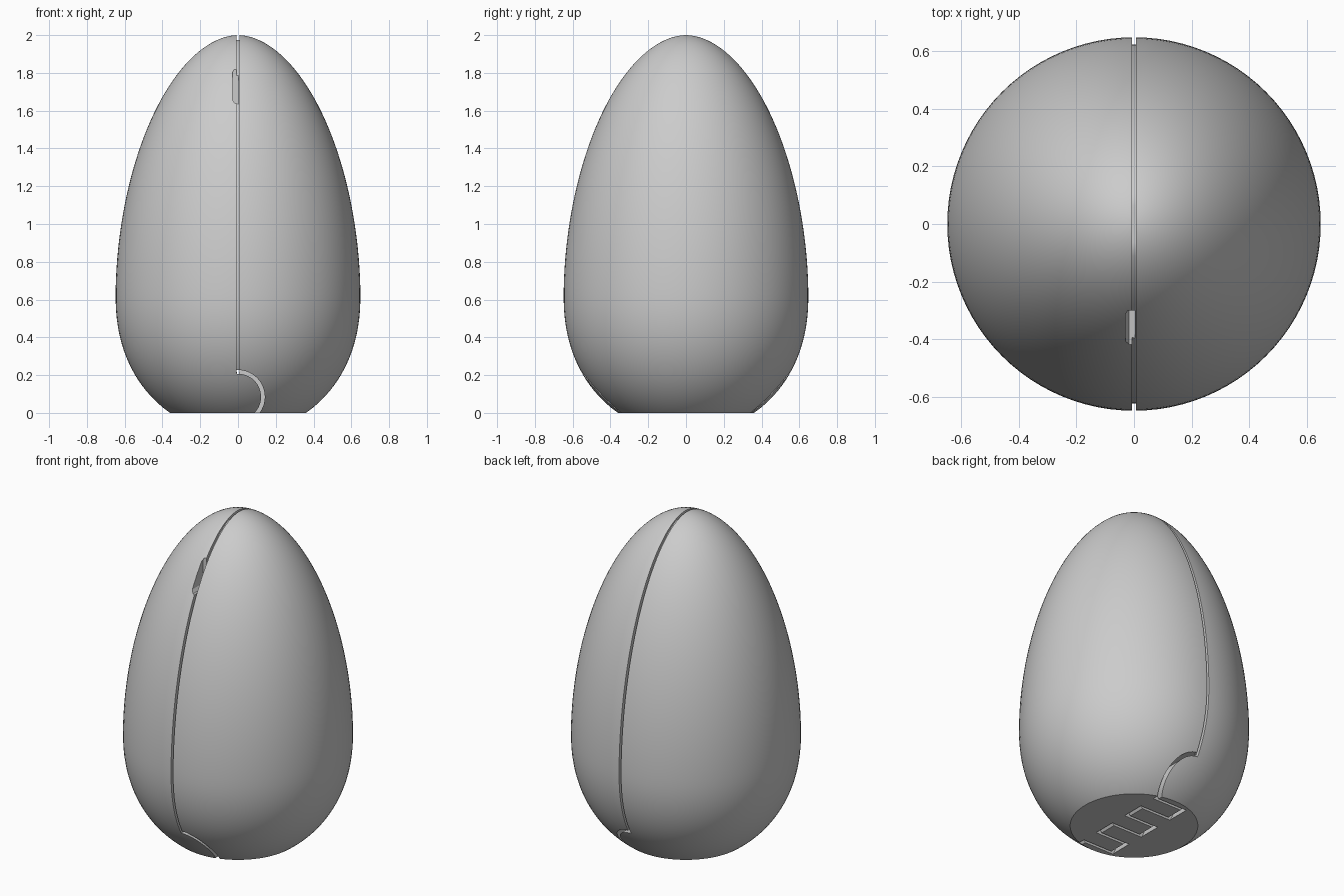
import bpy, bmesh, math
from mathutils import Matrix

cube = bpy.data.objects.get("Cube")
if cube:
    bpy.data.objects.remove(cube, do_unlink=True)

grey = bpy.data.materials.new("plain_grey")
grey.use_nodes = True
grey.diffuse_color = (0.6, 0.6, 0.6, 1)
grey.node_tree.nodes["Principled BSDF"].inputs["Base Color"].default_value = (0.6, 0.6, 0.6, 1)

RADIUS, BELLY = 0.648, 0.62          # widest radius and its height
PIN_Z, PIN_R, GAP_R = 0.085, 0.122, 0.142   # hinge axis and groove radii


def make_object(name, bm):
    bmesh.ops.recalc_face_normals(bm, faces=bm.faces)
    mesh = bpy.data.meshes.new(name)
    bm.to_mesh(mesh)
    bm.free()
    mesh.materials.append(grey)
    ob = bpy.data.objects.new(name, mesh)
    bpy.context.collection.objects.link(ob)
    return ob


def egg_radius(z):
    if z > BELLY:
        return RADIUS * max(0, 1 - ((z - BELLY) / (2 - BELLY)) ** 1.9) ** 0.53
    return RADIUS * math.sqrt(1 - ((BELLY - z) / 0.733) ** 2.2)


def egg(name, inset=0.0, sides=96, rings=64):
    """Revolved egg with a flat foot, shrunk inward by inset."""
    bm = bmesh.new()
    points = [(0, inset)]
    for i in range(rings + 1):
        z = 1 - math.cos(math.pi * (0.5 * i / rings + 0.5 * (i / rings) ** 0.9))
        z = min(2, max(0, z))
        points.append((max(0, egg_radius(z) - inset), min(2 - inset, max(inset, z))))
    points[-1] = (0, 2 - inset)
    verts = [bm.verts.new((r, 0, z)) for r, z in points]
    edges = [bm.edges.new(pair) for pair in zip(verts, verts[1:])]
    bmesh.ops.spin(bm, geom=verts + edges, axis=(0, 0, 1), cent=(0, 0, 0),
                   angle=math.tau, steps=sides)
    bmesh.ops.remove_doubles(bm, verts=bm.verts, dist=0.0002)
    return make_object(name, bm)


def prism(name, outline, axis, start, end):
    """Closed outline extruded along x or y; outline holds (other axis, z)."""
    bm = bmesh.new()
    place = (lambda a, z: (start, a, z)) if axis == "x" else (lambda a, z: (a, start, z))
    face = bm.faces.new([bm.verts.new(place(a, z)) for a, z in outline])
    out = bmesh.ops.extrude_face_region(bm, geom=[face])["geom"]
    move = (end - start, 0, 0) if axis == "x" else (0, end - start, 0)
    bmesh.ops.translate(bm, vec=move, verts=[v for v in out if isinstance(v, bmesh.types.BMVert)])
    return make_object(name, bm)


def arc(r, a0, a1, steps=32):
    return [(r * math.cos(a0 + (a1 - a0) * i / steps),
             PIN_Z + r * math.sin(a0 + (a1 - a0) * i / steps)) for i in range(steps + 1)]


def carve(target, cutter):
    mod = target.modifiers.new("cut", "BOOLEAN")
    mod.operation, mod.solver, mod.object = "DIFFERENCE", "EXACT", cutter
    bpy.context.view_layer.objects.active = target
    bpy.ops.object.modifier_apply(modifier=mod.name)
    bpy.data.objects.remove(cutter, do_unlink=True)


body = egg("egg_body")

# Seam groove between the two halves: a thin slab with the core kept
half_gap = 0.007
slab = prism("seam_cutter", [(-1, 0.212), (1, 0.212), (1, 2.2), (-1, 2.2)],
             "x", -half_gap, half_gap)
carve(slab, egg("seam_core", 0.025))
carve(body, slab)

# Hinge knuckles: round clearance grooves on alternating sides
stops = [-0.8] + [-0.3125 + 0.125 * i for i in range(6)] + [0.8]
for i, (y0, y1) in enumerate(zip(stops, stops[1:])):
    a0, a1 = -math.pi / 2, math.pi / 2 + 0.05
    outline = arc(GAP_R, a0, a1) + arc(PIN_R, a1, a0)
    if i % 2:
        outline = [(-x, z) for x, z in outline]
    carve(body, prism("knuckle_cutter", outline, "y", y0 - 0.008, y1 + 0.008))

# Flat gaps between neighbouring knuckles
for y in stops[1:-1]:
    carve(body, prism("gap_cutter", arc(GAP_R, 0, math.tau * 47 / 48, 47), "y",
                      y - 0.009, y + 0.009))

# Finger notch beside the seam, with chamfered ends
bm = bmesh.new()
notch = [(0.003, 1.635), (-0.018, 1.64), (-0.03, 1.66), (-0.03, 1.8), (-0.018, 1.825), (0.003, 1.83)]
face = bm.faces.new([bm.verts.new((x, -0.6, z)) for x, z in notch])
out = bmesh.ops.extrude_face_region(bm, geom=[face])["geom"]
bmesh.ops.translate(bm, vec=(0, 0.3, 0), verts=[v for v in out if isinstance(v, bmesh.types.BMVert)])
carve(body, make_object("notch_cutter", bm))

# Smooth shell with crisp groove edges
bpy.ops.object.select_all(action="DESELECT")
body.select_set(True)
bpy.context.view_layer.objects.active = body
bpy.ops.object.shade_smooth_by_angle(angle=math.radians(30))
